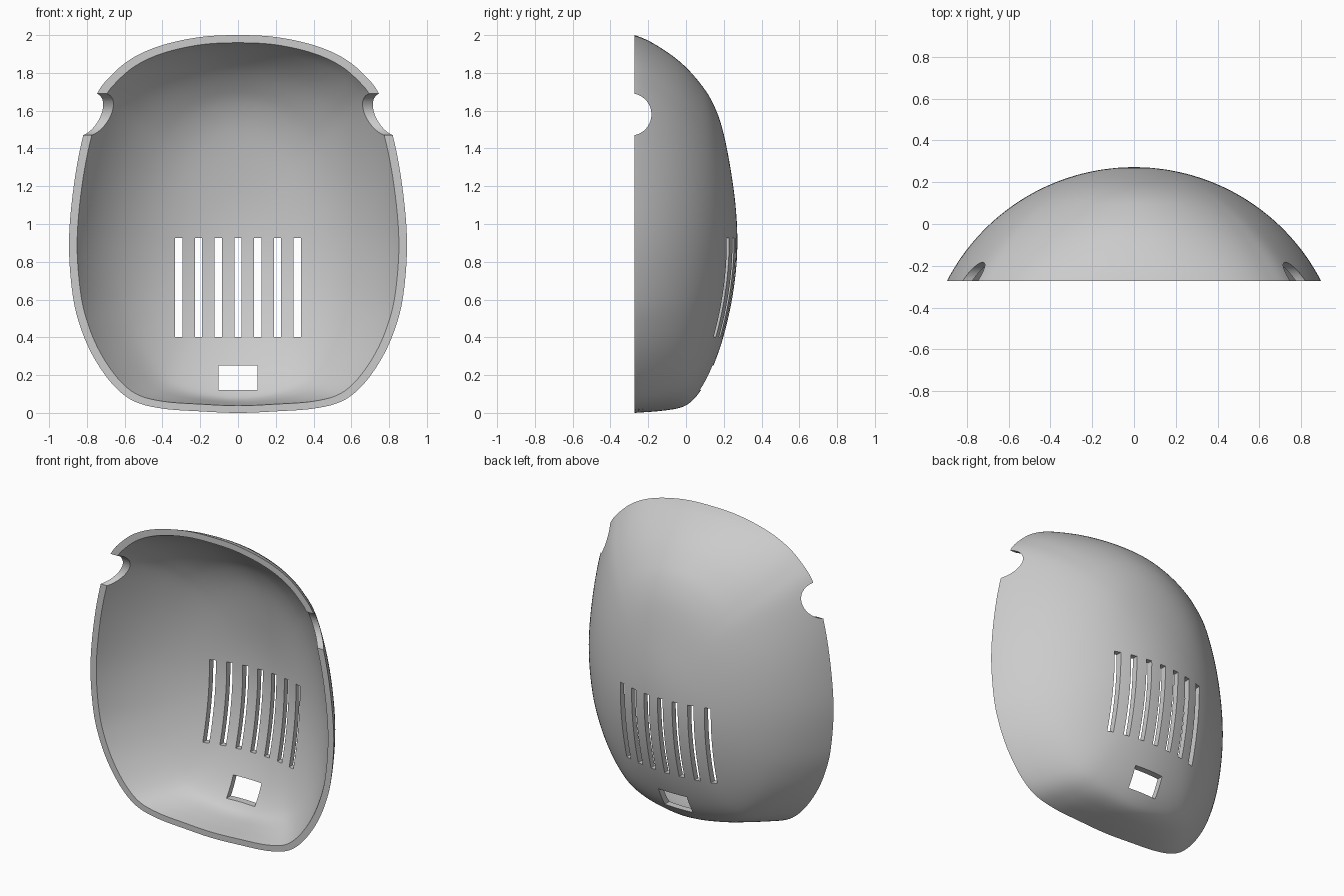
import bpy, bmesh, math
from mathutils import Vector

if "Cube" in bpy.data.objects:
    bpy.data.objects.remove(bpy.data.objects["Cube"])

HALF_DEPTH, MID_Z, HALF_W = 0.272, 0.9, 0.895
WALL = 0.038
RINGS, STEPS = 44, 6

# Half outline of the rim, from the top centre to the bottom centre (x, z)
OUTLINE = [(0, 2), (0.2, 1.99), (0.4, 1.948), (0.55, 1.885), (0.66, 1.80), (0.75, 1.685),
           (0.82, 1.47), (0.87, 1.2), (0.895, 0.9), (0.875, 0.62), (0.83, 0.44), (0.76, 0.285),
           (0.66, 0.145), (0.55, 0.06), (0.4, 0.022), (0.2, 0.008), (0, 0)]
# Height growth from the back pole to the rim (ring position, scale)
UPPER = [(0, 0), (0.22, 0.30), (0.39, 0.56), (0.5, 0.684), (0.61, 0.774), (0.75, 0.873),
         (0.92, 0.968), (1, 1), (1.1, 1.03)]
LOWER = [(0, 0), (0.136, 0.19), (0.278, 0.41), (0.44, 0.66), (0.566, 0.832), (0.667, 0.932),
         (0.745, 0.969), (0.87, 0.989), (1, 1), (1.1, 1.01)]


def smooth_value(points, t):
    """Cubic interpolation of a list of (position, value) pairs."""
    n = len(points)

    def slope(k):
        a, b = points[max(k - 1, 0)], points[min(k + 1, n - 1)]
        return (b[1] - a[1]) / (b[0] - a[0])
    i = max(k for k in range(n - 1) if points[k][0] <= t)
    (x0, y0), (x1, y1) = points[i], points[i + 1]
    h = x1 - x0
    s = (t - x0) / h
    return (y0 * (1 + 2 * s) * (1 - s) ** 2 + slope(i) * h * s * (1 - s) ** 2
            + y1 * s * s * (3 - 2 * s) + slope(i + 1) * h * s * s * (s - 1))


def closed_outline():
    """Smooth closed loop, normalised so that each half-axis is 1."""
    half = [Vector(p) for p in OUTLINE]
    loop = half + [Vector((-p.x, p.y)) for p in half[-2:0:-1]]
    n, result = len(loop), []
    for i in range(n):
        a, b, c, d = (loop[(i + k) % n] for k in (-1, 0, 1, 2))
        for j in range(STEPS):
            s = j / STEPS
            p = 0.5 * (2 * b + (c - a) * s + (2 * a - 5 * b + 4 * c - d) * s ** 2
                       + (3 * b - a - 3 * c + d) * s ** 3)
            z = p.y - MID_Z
            result.append(Vector((p.x / HALF_W, z / ((2 - MID_Z) if z > 0 else MID_Z))))
    return result


def build_shell():
    bm = bmesh.new()
    outline = closed_outline()
    n = len(outline)
    depth = 2 * HALF_DEPTH
    radius = (HALF_W ** 2 + depth ** 2) / (2 * depth)
    pole = bm.verts.new((0, HALF_DEPTH, MID_Z))
    previous = None
    for r in range(1, RINGS + 1):
        t = 1.06 * r / RINGS
        drop = depth * t * t
        width = math.sqrt(2 * radius * drop - drop * drop)
        up = smooth_value(UPPER, t) * (2 - MID_Z)
        down = smooth_value(LOWER, t) * MID_Z
        mix = min(1, t * t)
        ring = []
        for p in outline:
            q = p.normalized().lerp(p, mix)
            ring.append(bm.verts.new((q.x * width, HALF_DEPTH - drop,
                                      MID_Z + q.y * (up if q.y > 0 else down))))
        for i in range(n):
            j = (i + 1) % n
            if previous:
                bm.faces.new((previous[i], previous[j], ring[j], ring[i]))
            else:
                bm.faces.new((pole, ring[j], ring[i]))
        previous = ring
    bm.normal_update()
    if pole.normal.y < 0:
        bmesh.ops.reverse_faces(bm, faces=bm.faces[:])
    return make_object("back_shell", bm)


def make_object(name, bm):
    mesh = bpy.data.meshes.new(name)
    bm.to_mesh(mesh)
    bm.free()
    obj = bpy.data.objects.new(name, mesh)
    bpy.context.collection.objects.link(obj)
    return obj


def box(name, x, y, z):
    """Box spanning the given (low, high) ranges."""
    bm = bmesh.new()
    bmesh.ops.create_cube(bm, size=1)
    for v in bm.verts:
        v.co = [sum(span) / 2 + c * (span[1] - span[0]) for c, span in zip(v.co, (x, y, z))]
    return make_object(name, bm)


def side_cylinder(name, y, z, radius):
    bpy.ops.mesh.primitive_cylinder_add(vertices=64, radius=radius, depth=3,
                                        location=(0, y, z), rotation=(0, math.pi / 2, 0))
    obj = bpy.context.object
    obj.name = name
    return obj


shell = build_shell()
bpy.context.view_layer.objects.active = shell
wall = shell.modifiers.new("wall", 'SOLIDIFY')
wall.thickness = WALL
wall.offset = -1
bpy.ops.object.modifier_apply(modifier=wall.name)

# Flat rim, side notches, vent slots and port opening
cutters = [box("rim_cutter", (-2, 2), (-1, -HALF_DEPTH), (-1, 3)),
           side_cylinder("notch_cutter", -0.295, 1.58, 0.112),
           box("port_cutter", (-0.104, 0.104), (-0.2, 1), (0.122, 0.25))]
for i in range(-3, 4):
    x = i * 0.1045
    cutters.append(box("slot_cutter", (x - 0.019, x + 0.019), (-0.1, 1), (0.403, 0.927)))
for cutter in cutters:
    bpy.context.view_layer.objects.active = shell
    cut = shell.modifiers.new("cut", 'BOOLEAN')
    cut.operation = 'DIFFERENCE'
    cut.solver = 'EXACT'
    cut.object = cutter
    bpy.ops.object.modifier_apply(modifier=cut.name)
    bpy.data.objects.remove(cutter)

# Single grey plastic
grey = bpy.data.materials.new("grey_plastic")
grey.use_nodes = True
color = (0.6, 0.6, 0.6, 1)
grey.diffuse_color = color
grey.node_tree.nodes["Principled BSDF"].inputs["Base Color"].default_value = color
shell.data.materials.clear()
shell.data.materials.append(grey)

bpy.ops.object.select_all(action='DESELECT')
shell.select_set(True)
bpy.context.view_layer.objects.active = shell
bpy.ops.object.shade_smooth_by_angle(angle=math.radians(30))
